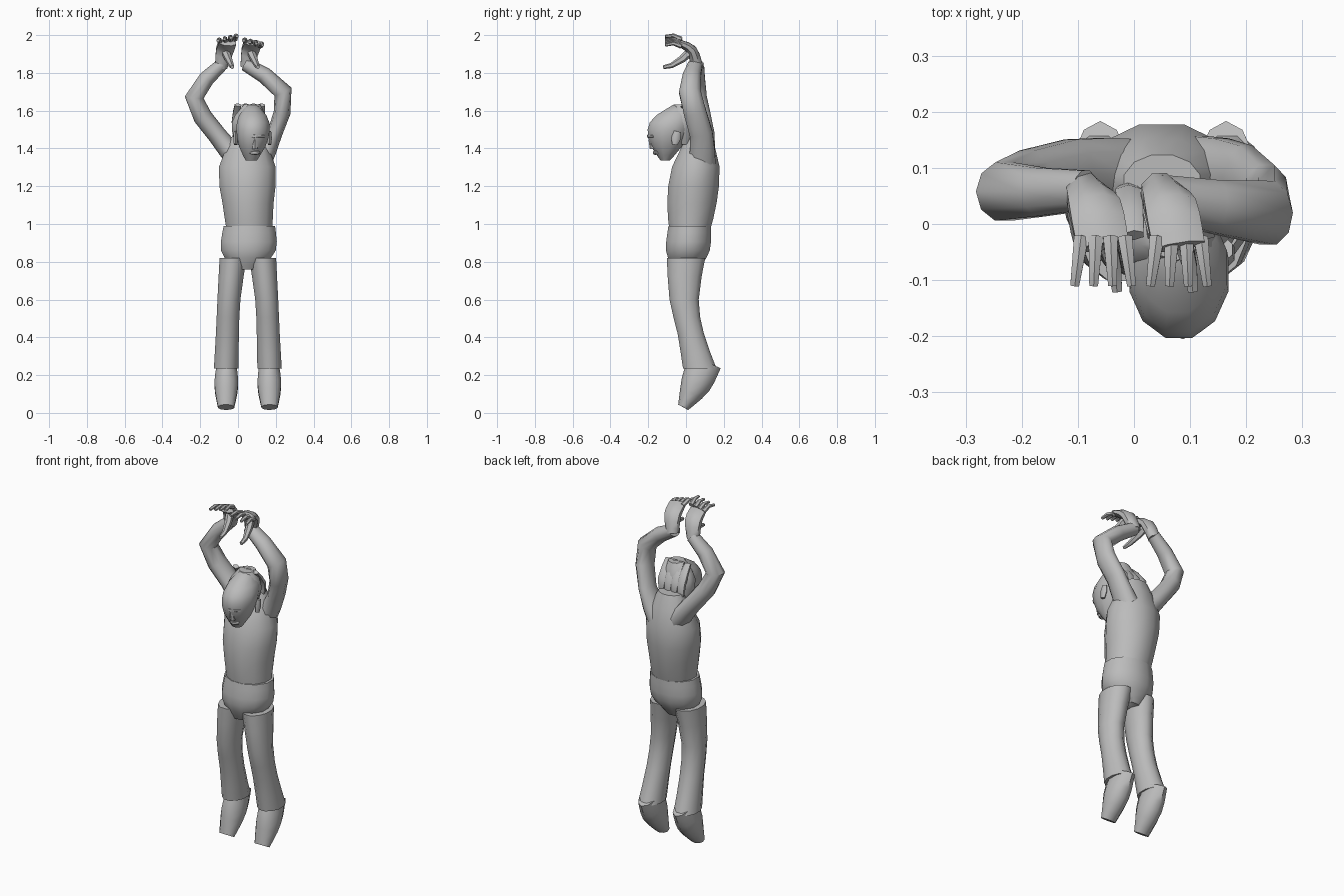
import bpy, bmesh, math
from mathutils import Vector

cube = bpy.data.objects.get("Cube")
if cube:
    bpy.data.objects.remove(cube, do_unlink=True)

grey = bpy.data.materials.new("plain grey")
grey.use_nodes = True
colour = (.5, .5, .5, 1)
grey.diffuse_color = colour
grey.node_tree.nodes["Principled BSDF"].inputs["Base Color"].default_value = colour

ACROSS, DEPTH, UP = Vector((1, 0, 0)), Vector((0, 1, 0)), Vector((0, 0, 1))


def sample(values, t):
    """Point at fraction t of a smooth curve through evenly spaced values."""
    last = len(values) - 1
    index = min(int(t * last), last - 1)
    f = t * last - index
    before, start = values[max(index - 1, 0)], values[index]
    end, after = values[index + 1], values[min(index + 2, last)]
    cubic = (start - end) * 3 + after - before
    square = before * 2 - start * 5 + end * 4 - after
    return start + (end - before + (square + cubic * f) * f) * (f / 2)


def loft(name, path, wide, deep, sides=12, steps=6, ref=ACROSS, level=False):
    """Skin oval rings along a smooth path; wide is the radius along ref."""
    bm = bmesh.new()
    points = [Vector(p) for p in path]
    centres = [sample(points, i / steps) for i in range(steps + 1)]
    rings = []
    for i, centre in enumerate(centres):
        ahead, behind = centres[min(i + 1, steps)], centres[max(i - 1, 0)]
        along = UP if level else (ahead - behind).normalized()
        u = (ref - along * ref.dot(along)).normalized()
        v = along.cross(u)
        u = u * sample(wide, i / steps)
        v = v * sample(deep, i / steps)
        angles = [math.tau * (k + .5) / sides for k in range(sides)]
        rings.append([bm.verts.new(centre + u * math.cos(a) + v * math.sin(a)) for a in angles])
    for low, high in zip(rings, rings[1:]):
        for k in range(sides):
            bm.faces.new((low[k - 1], low[k], high[k], high[k - 1]))
    bm.faces.new(rings[0])
    bm.faces.new(rings[-1])
    bmesh.ops.recalc_face_normals(bm, faces=bm.faces)
    mesh = bpy.data.meshes.new(name)
    bm.to_mesh(mesh)
    bm.free()
    mesh.materials.append(grey)
    obj = bpy.data.objects.new(name, mesh)
    bpy.context.collection.objects.link(obj)
    bpy.ops.object.select_all(action='DESELECT')
    obj.select_set(True)
    bpy.context.view_layer.objects.active = obj
    bpy.ops.object.shade_smooth_by_angle(angle=math.radians(50))


def hand(label, side, wrist):
    """Palm, four fingers and thumb bending forward from the wrist."""
    wrist = Vector(wrist)
    knuckle = wrist + Vector((.035, -.1, .13))
    bend = wrist + Vector((.02, -.03, .09))
    loft(label + "_palm", (wrist, bend, knuckle), (.035, .05, .05), (.034, .03, .018), sides=8)
    for i in range(4):
        spread = Vector((.026 * (i - 1.5), 0, -.006 * side * i))
        base = knuckle + spread + DEPTH * .015
        tip = knuckle + spread * 1.3 + Vector((0, -.07, .01))
        middle = (base + tip) / 2 + UP * .012
        loft(f"{label}_finger_{i + 1}", (base, middle, tip), (.015, .009), (.014, .008), sides=6, steps=2)
    loft(label + "_thumb", (bend, wrist + Vector((.05, -.11, .02)), wrist + Vector((.06, -.18, 0))),
         (.024, .01), (.024, .01), sides=6, steps=3)


# Shirt and neck
loft("shirt", [(.06, .02, .97), (.05, .04, 1.2), (.05, .075, 1.49)],
     (.125, .14, .155, .07), (.112, .135, .13, .05), level=True)
loft("neck", [(.055, .07, 1.42), (.07, -.05, 1.52)], (.06, .05), (.055, .05), steps=2)

# Trouser hips
loft("trouser_hips", [(.045, 0, .76), (.055, .01, .86), (.06, .02, .99)],
     (.07, .15, .141), (.07, .12, .117), level=True)

# Flared trouser legs, and shoes hanging toe down
for side, label in ((-1, "right"), (1, "left")):
    def limb(out, y, z):
        return (.052 + side * out, y, z)

    loft(label + "_trouser_leg",
         [limb(.115, .073, .235), limb(.108, .025, .42), limb(.1, -.01, .6), limb(.078, 0, .82)],
         (.067, .063, .063, .074), (.092, .072, .08, .105), level=True)
    loft(label + "_shoe",
         [limb(.112, .1, .27), limb(.114, .05, .15), limb(.115, -.015, .03)],
         (.05, .066, .045), (.09, .08, .03), sides=10)

# Arms raised overhead, bent at the elbows
loft("right_arm", [(-.01, .08, 1.35), (-.11, .09, 1.47), (-.232, .058, 1.67), (-.085, .06, 1.845)],
     (.075, .064, .055, .037), (.06, .05, .05, .034), sides=10, ref=DEPTH)
loft("left_arm", [(.12, .085, 1.33), (.195, .08, 1.48), (.238, .02, 1.7), (.04, .05, 1.845)],
     (.075, .064, .06, .04), (.06, .04, .05, .036), sides=10, ref=DEPTH)
hand("right", -1, (-.09, .06, 1.83))
hand("left", 1, (.045, .06, 1.83))

# Head bowed forward
loft("head", [(.07, -.11, 1.335), (.08, -.09, 1.5), (.075, -.035, 1.63)],
     (.03, .083, .086, .03), (.025, .1, .115, .035), steps=8, level=True)

# Face
loft("nose", [(.09, -.185, 1.45), (.09, -.175, 1.4)], (.012, .017), (.014, .017), sides=6, steps=2)
for name, half, y, z in (("brow", .05, -.195, 1.465), ("mouth", .026, -.165, 1.377)):
    ends = [(.087 + half * s, y + half * s * s / 2, z) for s in (-1, 0, 1)]
    loft(name, ends, (.008, .012, .008), (.008, .012, .008), sides=6, steps=4, ref=DEPTH)
for side, label in ((-1, "right"), (1, "left")):
    x = .077 + side * .09
    loft(label + "_ear", [(x, -.06, 1.42), (x, -.045, 1.49)], (.01, .014, .01), (.015, .025, .018), sides=6, steps=2)

# Hair over the back of the head, with hanging locks
loft("hair_cap", [(.05, -.005, 1.42), (.06, -.02, 1.54), (.075, -.02, 1.633)],
     (.07, .097, .045), (.04, .075, .045), sides=10, level=True)
for i in range(4):
    x = .042 * i - .01
    loft(f"hair_lock_{i + 1}", [(x + .01, -.02, 1.63), (x, .055, 1.54), (x, .06, 1.42 + .03 * (i % 2))],
         (.02, .027, .01), (.012, .016, .008), sides=6, steps=4)
